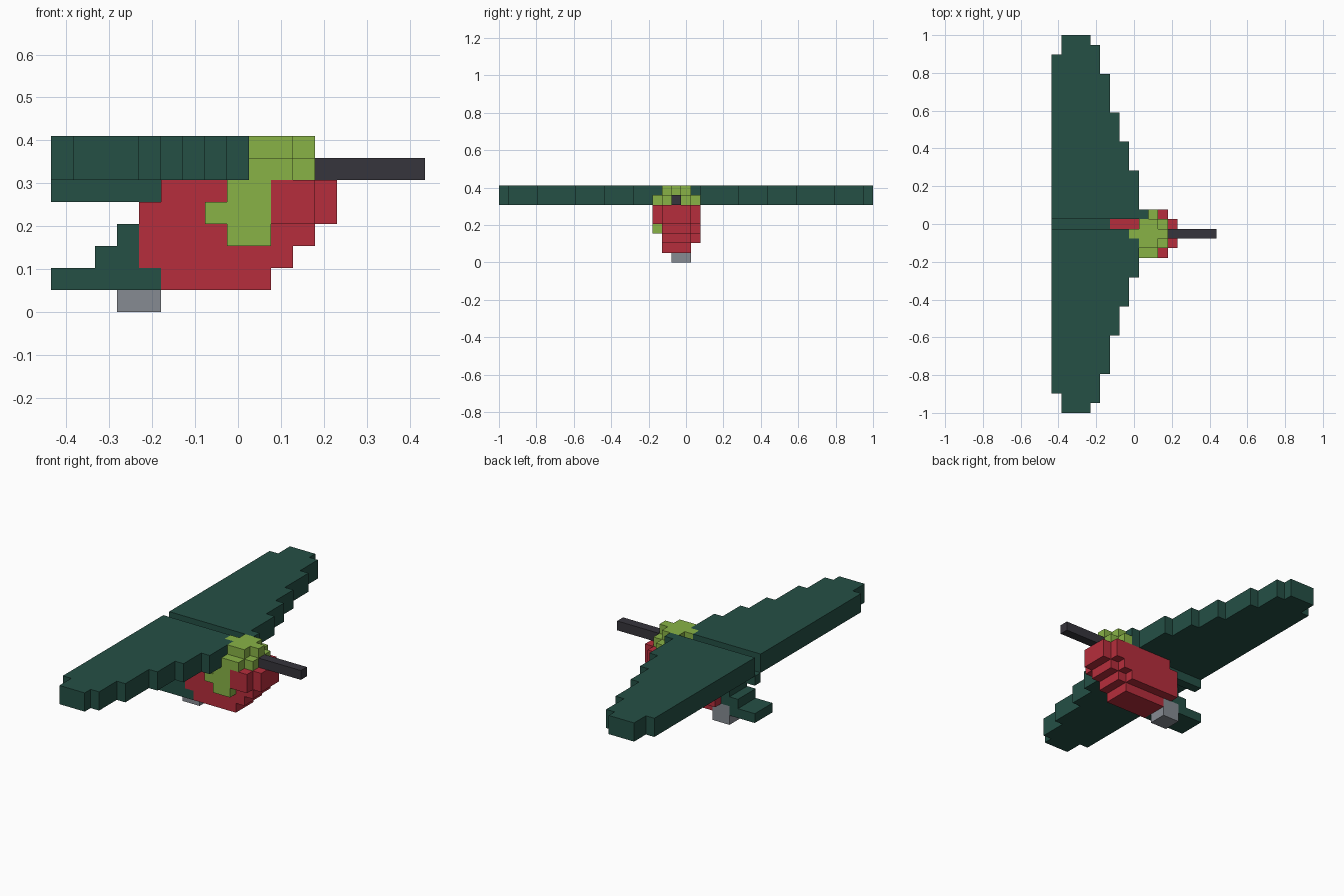
import bpy, bmesh, math
from mathutils import Vector

cube = bpy.data.objects.get("Cube")
if cube:
    bpy.data.objects.remove(cube)

U = 2 / 39          # edge of one block
SIDES = [Vector(d) for d in ((1, 0, 0), (-1, 0, 0), (0, 1, 0), (0, -1, 0), (0, 0, 1), (0, 0, -1))]


def material(name, rgb):
    m = bpy.data.materials.new(name)
    m.use_nodes = True
    m.diffuse_color = (*rgb, 1)
    m.node_tree.nodes["Principled BSDF"].inputs["Base Color"].default_value = (*rgb, 1)
    return m


dark_green = material("dark green", (0.018, 0.08, 0.06))
red = material("red", (0.47, 0.027, 0.045))
lime = material("lime green", (0.25, 0.45, 0.062))
grey = material("grey", (0.24, 0.26, 0.29))
black = material("charcoal", (0.037, 0.035, 0.045))


def box(x0, x1, y0, y1, z0, z1):
    """Block cells in an inclusive range."""
    return {(x, y, z) for x in range(x0, x1 + 1)
            for y in range(y0, y1 + 1) for z in range(z0, z1 + 1)}


def build(name, cells, mat):
    """Skin the outside of a set of blocks and merge flat areas."""
    bm = bmesh.new()
    for c in cells:
        centre = Vector(c) + Vector((0, 0, 0.5))
        for n in SIDES:
            if tuple(int(a + b) for a, b in zip(c, n)) in cells:
                continue
            a = Vector((n.y, n.z, n.x)) / 2
            b = n.cross(a)
            mid = centre + n / 2
            bm.faces.new([bm.verts.new((mid + s * a + t * b) * U)
                          for s, t in ((-1, -1), (1, -1), (1, 1), (-1, 1))])
    bmesh.ops.remove_doubles(bm, verts=bm.verts, dist=U / 100)
    bmesh.ops.dissolve_limit(bm, angle_limit=math.radians(1), verts=bm.verts, edges=bm.edges)
    bmesh.ops.recalc_face_normals(bm, faces=bm.faces)
    mesh = bpy.data.meshes.new(name)
    bm.to_mesh(mesh)
    bm.free()
    mesh.materials.append(mat)
    bpy.context.collection.objects.link(bpy.data.objects.new(name, mesh))


# Head with a stepped crown
head = (box(1, 2, -2, 0, 6, 7) | box(3, 3, -1, -1, 6, 7) | box(3, 3, -2, 0, 6, 6)
        | box(1, 2, -3, -3, 6, 6) | box(2, 2, 1, 1, 6, 6) | box(0, 0, -1, -1, 6, 7))
build("head", head, lime)
build("cheek", box(0, 1, -3, -3, 3, 5) | box(-1, -1, -3, -3, 4, 4), lime)
build("beak", box(4, 8, -1, -1, 6, 6), black)

# Body: core rows from belly to shoulders, then the flanks
body = set()
for z, (back, front) in enumerate([(-3, 1), (-4, 2), (-4, 3), (-4, 4), (-3, 4)], start=1):
    body |= box(back, front, -2, 0, z, z)
body |= box(2, 3, -3, -3, 4, 5)
for z, front in zip(range(2, 6), (1, 2, 3, 3)):
    body |= box(-3 if z == 5 else -4, front, 1, 1, z, z)
spine = box(-8, -3, 0, 0, 5, 5)
build("body", body - spine, red)
build("spine", spine, dark_green)

# Wings: rows of blocks whose leading edge steps back toward the tip
STEPS = ((5, 0), (8, -1), (11, -2), (15, -3), (18, -4), (19, -5))
for name, side in (("left_wing", 1), ("right_wing", -1)):
    wing = set()
    for row in range(1, 20):
        front = next(f for limit, f in STEPS if row <= limit)
        wing |= box(-8 if row <= 17 else -7, front, side * row, side * row, 6, 7)
    if side > 0:
        wing |= box(1, 1, 1, 1, 6, 7)
    build(name, wing - head, dark_green)

# Tail and feet
feet = box(-5, -4, -1, 0, 0, 0) | box(-5, -4, 0, 0, 1, 1)
tail = box(-8, -4, -2, 0, 1, 1) | box(-6, -5, -2, 0, 2, 2) | box(-5, -5, -2, 0, 3, 3)
build("tail", tail - feet, dark_green)
build("feet", feet, grey)
